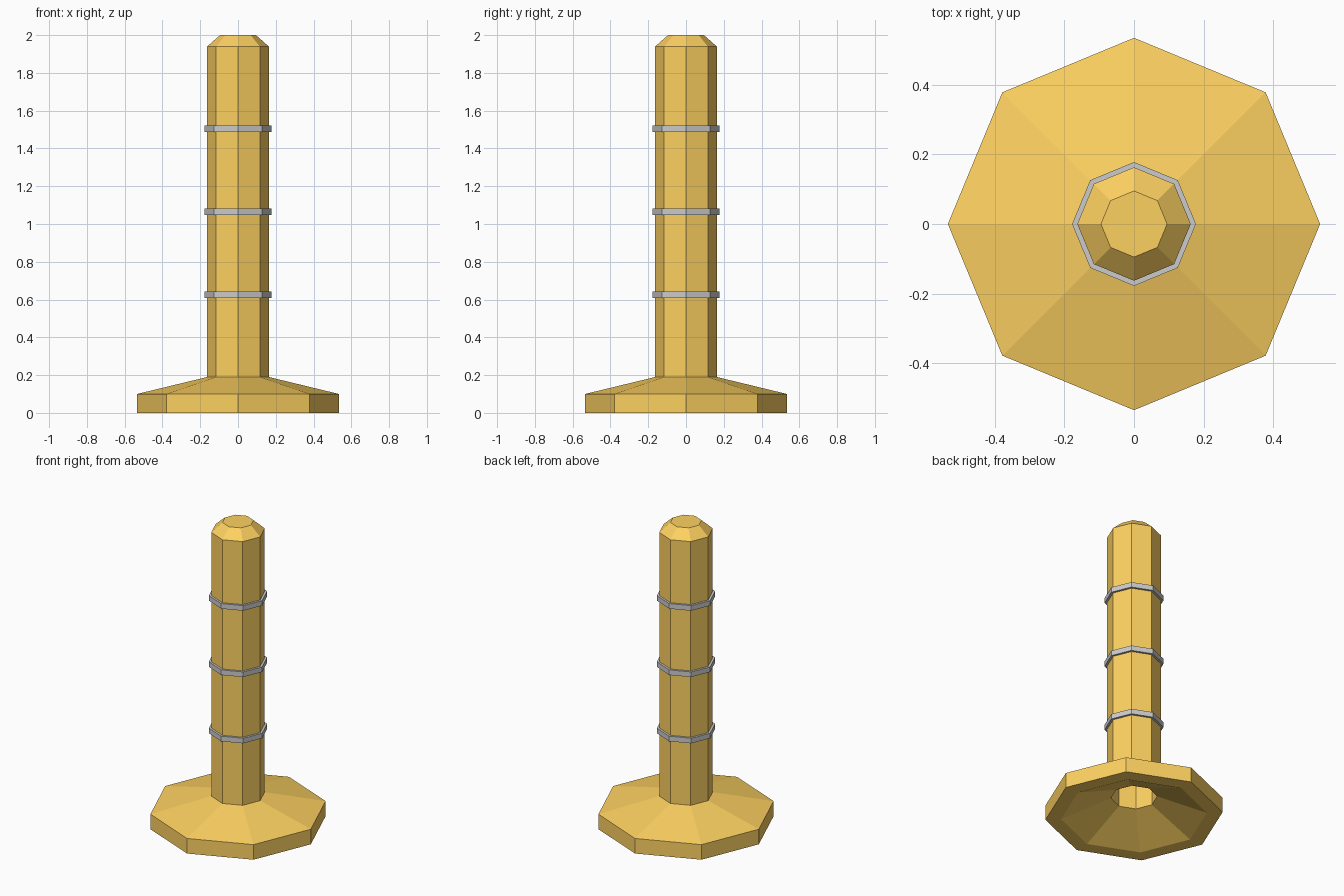
import bpy, bmesh
from math import cos, sin, pi

if "Cube" in bpy.data.objects:
    bpy.data.objects.remove(bpy.data.objects["Cube"])

SIDES = 8

orange = bpy.data.materials.new("orange")
orange.diffuse_color = (0.99, 0.64, 0.12, 1)
orange.use_nodes = True
orange.node_tree.nodes["Principled BSDF"].inputs["Base Color"].default_value = orange.diffuse_color


def lathe(name, profile, closed=False, material=None):
    """Spin (radius, z) points into an eight-sided part; radius 0 closes an end."""
    bm = bmesh.new()
    rings = []
    for r, z in profile:
        if r == 0:
            rings.append([bm.verts.new((0, 0, z))] * SIDES)
        else:
            rings.append([bm.verts.new((r * cos(2 * pi * i / SIDES), r * sin(2 * pi * i / SIDES), z))
                          for i in range(SIDES)])
    pairs = list(zip(rings, rings[1:]))
    if closed:
        pairs.append((rings[-1], rings[0]))
    for a, b in pairs:
        for i in range(SIDES):
            j = (i + 1) % SIDES
            corners = list(dict.fromkeys((a[i], a[j], b[j], b[i])))
            bm.faces.new(corners)
    bmesh.ops.recalc_face_normals(bm, faces=bm.faces)
    # merge the flat cap fans into single octagons
    bmesh.ops.dissolve_limit(bm, angle_limit=0.001, verts=bm.verts, edges=bm.edges)
    mesh = bpy.data.meshes.new(name)
    bm.to_mesh(mesh)
    bm.free()
    obj = bpy.data.objects.new(name, mesh)
    bpy.context.collection.objects.link(obj)
    if material:
        mesh.materials.append(material)
    return obj


# hollow post with flared foot: outer skin, then flat rim, underside and bore
lathe("post_and_base", [
    (0, 2.0), (0.095, 2.0), (0.163, 1.94), (0.163, 0.19),
    (0.535, 0.10), (0.535, 0.0),
    (0.44, 0.0), (0.14, 0.13), (0.14, 1.93), (0.085, 1.975), (0, 1.975),
], material=orange)

# grey bands around the post
for n, z in enumerate((0.625, 1.065, 1.505), 1):
    lathe(f"band_{n}", [(0.16, z - 0.017), (0.178, z - 0.017),
                        (0.178, z + 0.017), (0.16, z + 0.017)], closed=True)
